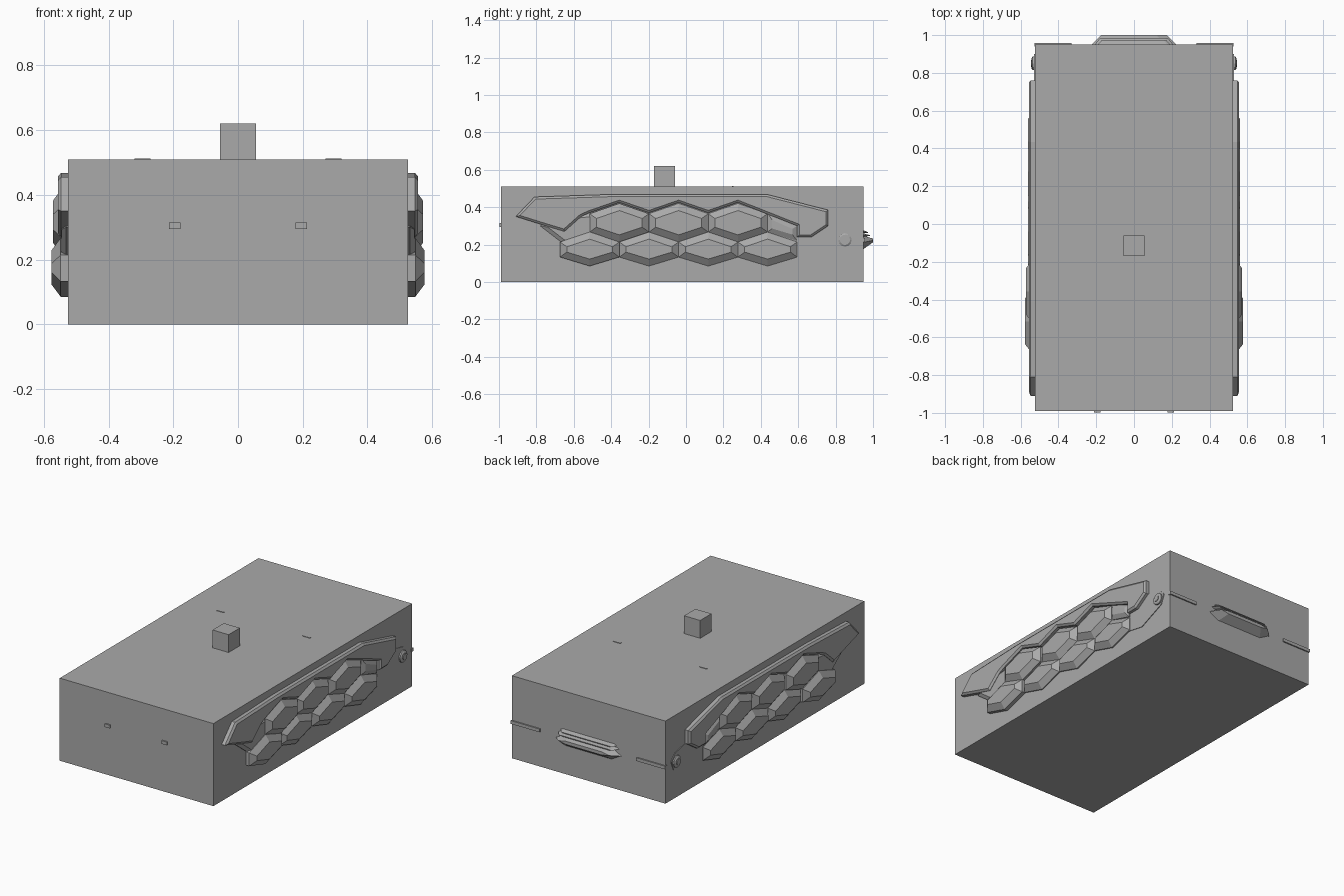
import bpy, bmesh, math
from mathutils import Vector

cube = bpy.data.objects.get("Cube")
if cube:
    bpy.data.objects.remove(cube, do_unlink=True)

GREY = (0.4, 0.4, 0.4, 1.0)
grey = bpy.data.materials.new("plain grey")
grey.use_nodes = True
grey.diffuse_color = GREY
grey.node_tree.nodes["Principled BSDF"].inputs["Base Color"].default_value = GREY

HALF = 0.525            # half width of the body
FRONT, BACK, TOP = -0.99, 0.95, 0.51


def finish(name, bm, mirror=False):
    bmesh.ops.recalc_face_normals(bm, faces=bm.faces)
    mesh = bpy.data.meshes.new(name)
    bm.to_mesh(mesh)
    bm.free()
    mesh.materials.append(grey)
    obj = bpy.data.objects.new(name, mesh)
    bpy.context.collection.objects.link(obj)
    if mirror:
        mod = obj.modifiers.new("Mirror", "MIRROR")
        mod.use_mirror_merge = False
    return obj


def box(name, low, high, mirror=False):
    bm = bmesh.new()
    bmesh.ops.create_cube(bm, size=1)
    for v in bm.verts:
        v.co = Vector([a + (c + 0.5) * (b - a) for a, b, c in zip(low, high, v.co)])
    return finish(name, bm, mirror)


def slab(name, outline, outer, chamfer=0.0, drop=0.0):
    """Side plate: a (y, z) outline raised from the body to x = outer."""
    bm = bmesh.new()
    base = bm.faces.new([bm.verts.new((HALF - 0.01, y, z)) for y, z in outline])
    result = bmesh.ops.extrude_face_region(bm, geom=[base])
    top_verts = [g for g in result["geom"] if isinstance(g, bmesh.types.BMVert)]
    cap = [g for g in result["geom"] if isinstance(g, bmesh.types.BMFace)]
    for v in top_verts:
        v.co.x = outer - drop
    bmesh.ops.recalc_face_normals(bm, faces=bm.faces)
    if chamfer:
        bmesh.ops.inset_region(bm, faces=cap, thickness=chamfer, depth=0, use_even_offset=True)
        for v in cap[0].verts:
            v.co.x = outer
    return finish(name, bm, True)


# Body and roof block
box("body", (-HALF, FRONT, 0), (HALF, BACK, TOP))
box("roof_block", (-0.055, -0.17, TOP - 0.01), (0.055, -0.06, 0.62))

# Small tabs and ledges
box("front_tab", (0.177, FRONT - 0.008, 0.295), (0.213, FRONT + 0.01, 0.315), True)
box("roof_tab", (0.27, 0.245, TOP - 0.01), (0.32, 0.255, TOP + 0.003), True)
box("rear_ledge", (0.33, BACK - 0.01, 0.215), (HALF + 0.003, BACK + 0.008, 0.235), True)

# Honeycomb scales in two interlocking rows
STEP = 0.317
W = STEP / 2
lower_y = [-0.515 + i * STEP for i in range(4)]
upper_y = [y + W for y in lower_y[:3]]


def cell(y, bottom, low, high, top):
    return [(y, bottom), (y + W, low), (y + W, high), (y, top), (y - W, high), (y - W, low)]


for i, y in enumerate(lower_y):
    slab("lower_scale", cell(y, 0.085, 0.133, 0.214, 0.267),
         0.576 if i == 0 else 0.56, 0.036, 0.028)
for i, y in enumerate(upper_y):
    slab("upper_scale", cell(y, 0.214, 0.267, 0.365, 0.42),
         0.572 if i == 0 else 0.56, 0.036, 0.028)
rear_scale = [(0.435, 0.267), (0.594, 0.22), (0.594, 0.3), (0.435, 0.37)]
slab("rear_half_scale", rear_scale, 0.55, 0.025, 0.015)

# Upper guard, with a zigzag lower edge around the scales
zigzag = []
for y in reversed(upper_y):
    zigzag += [(y, 0.425), (y - W, 0.37)]
guard = [(-0.91, 0.35), (-0.81, 0.455), (-0.41, 0.468), (0.435, 0.468), (0.76, 0.385),
         (0.76, 0.3), (0.67, 0.24), (0.594, 0.24), (0.594, 0.3)]
guard += zigzag + [(-0.56, 0.35), (-0.65, 0.27), (-0.75, 0.3)]
slab("upper_guard", guard, 0.557, 0.012, 0.01)

# Shallow backing plates in front and behind
slab("front_backing", [(-0.78, 0.3), (-0.65, 0.2), (-0.65, 0.13), (-0.515, 0.085),
                       (-0.4, 0.2), (-0.5, 0.37), (-0.6, 0.36)], 0.545, 0.02, 0.014)
slab("rear_backing", [(0.435, 0.15), (0.59, 0.128), (0.70, 0.107), (0.875, 0.18), (0.9, 0.24),
                      (0.86, 0.28), (0.76, 0.3), (0.59, 0.34), (0.435, 0.36)], 0.529)

# Rear stud with a recessed middle
ring = [(0.85 + 0.036 * math.cos(a * math.tau / 12), 0.225 + 0.036 * math.sin(a * math.tau / 12))
        for a in range(12)]
slab("stud", ring, 0.542, 0.008, 0.005)
core = [(0.85 + (y - 0.85) * 0.5, 0.225 + (z - 0.225) * 0.5) for y, z in ring]
slab("stud_core", core, 0.546)


# Rear handle: tapered tray below a slim double rail
def taper(name, low, high, base_half, tip_half, tip_z, depth):
    bm = bmesh.new()
    mid = (low + high) / 2
    chamfer = (high - low) * 0.9
    base = [(base_half, mid), (base_half - chamfer, high), (chamfer - base_half, high),
            (-base_half, mid), (chamfer - base_half, low), (base_half - chamfer, low)]
    a = [bm.verts.new((x, BACK - 0.01, z)) for x, z in base]
    b = [bm.verts.new((x * tip_half / base_half, BACK + depth, tip_z + (z - mid) * 0.25))
         for x, z in base]
    bm.faces.new(a)
    bm.faces.new(b)
    for i in range(6):
        j = (i + 1) % 6
        bm.faces.new((a[i], a[j], b[j], b[i]))
    finish(name, bm)


taper("handle_tray", 0.17, 0.25, 0.235, 0.175, 0.222, 0.05)
taper("handle_rail", 0.262, 0.28, 0.2, 0.17, 0.264, 0.024)
taper("handle_lower_rail", 0.242, 0.262, 0.215, 0.18, 0.248, 0.034)
